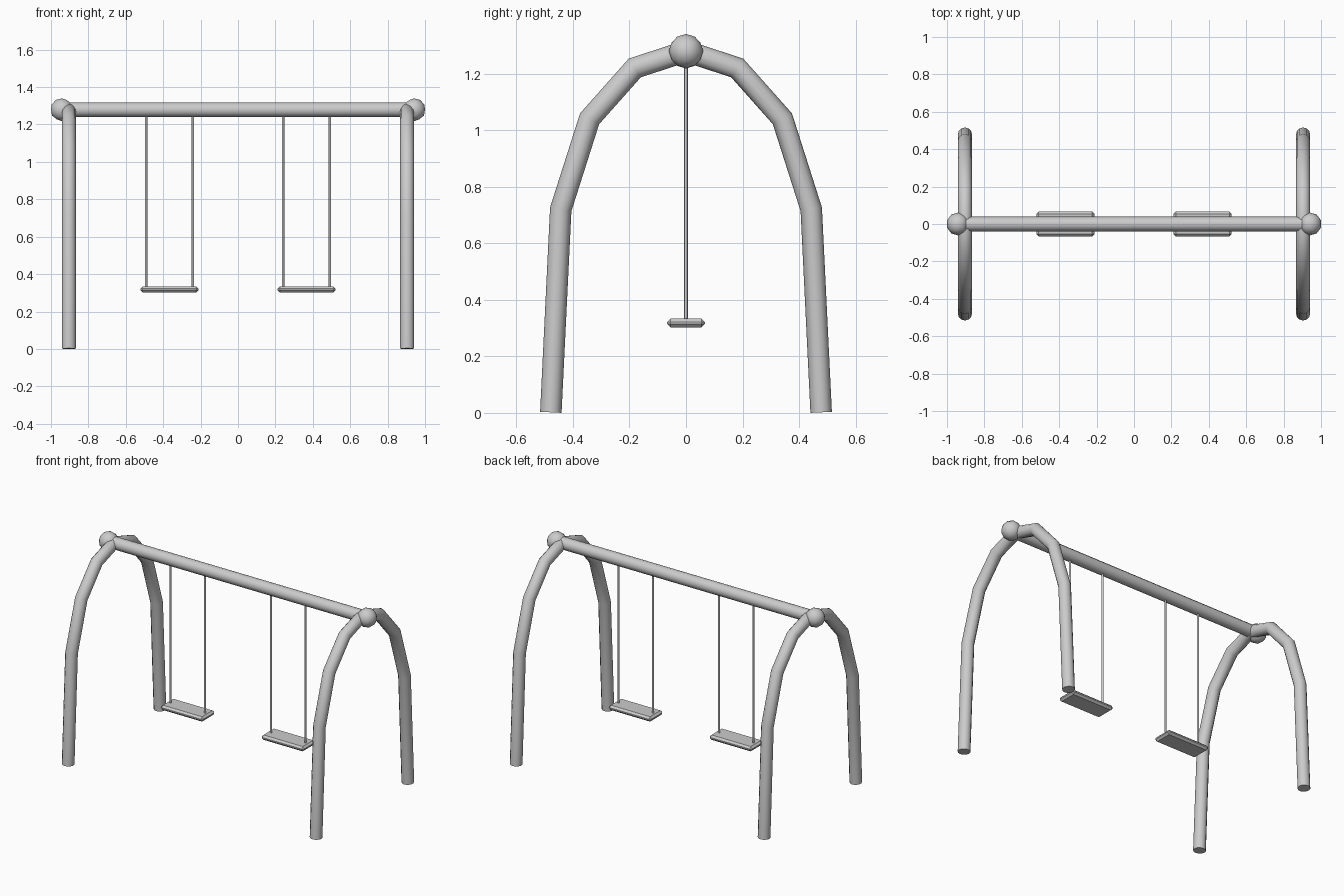
import bpy, bmesh, math
from mathutils import Vector

if "Cube" in bpy.data.objects:
    bpy.data.objects.remove(bpy.data.objects["Cube"])

grey = bpy.data.materials.new("light grey")
grey.diffuse_color = (0.6, 0.6, 0.6, 1)
grey.use_nodes = True
grey.node_tree.nodes["Principled BSDF"].inputs["Base Color"].default_value = grey.diffuse_color


def finish(name, bm, angle=60):
    bmesh.ops.recalc_face_normals(bm, faces=bm.faces)
    mesh = bpy.data.meshes.new(name)
    bm.to_mesh(mesh)
    bm.free()
    mesh.materials.append(grey)
    ob = bpy.data.objects.new(name, mesh)
    bpy.context.collection.objects.link(ob)
    bpy.ops.object.select_all(action='DESELECT')
    ob.select_set(True)
    bpy.context.view_layer.objects.active = ob
    bpy.ops.object.shade_smooth_by_angle(angle=math.radians(angle))
    return ob


def tube(name, path, side, radius, sides):
    """Mitred tube along a planar path; side is the plane normal."""
    pts, side = [Vector(p) for p in path], Vector(side)
    bm, rings = bmesh.new(), []
    for i, p in enumerate(pts):
        a = (p - pts[i - 1]).normalized() if i else None
        b = (pts[i + 1] - p).normalized() if i < len(pts) - 1 else None
        a, b = a or b, b or a
        t = (a + b).normalized()
        out = side.cross(t) / t.dot(a)
        rings.append([bm.verts.new(p + radius * (side * math.cos(w) + out * math.sin(w)))
                      for w in (2 * math.pi * k / sides for k in range(sides))])
    for r, s in zip(rings, rings[1:]):
        for k in range(sides):
            j = (k + 1) % sides
            bm.faces.new((r[k], r[j], s[j], s[k]))
    bm.faces.new(rings[0])
    bm.faces.new(rings[-1])
    return finish(name, bm)


# Half arch profile (y, z), mirrored to a full arch
half = [(-0.478, 0.002), (-0.443, 0.72), (-0.341, 1.04), (-0.181, 1.22)]
arch = half + [(0, 1.279)] + [(-y, z) for y, z in reversed(half)]

# Top bar
tube("top_bar", [(-0.94, 0, 1.279), (0.94, 0, 1.279)], (0, 1, 0), 0.039, 12)

for s, label in ((-1, "left"), (1, "right")):
    # Arched legs
    tube(label + "_arch_legs", [(0.904 * s, y, z) for y, z in arch], (1, 0, 0), 0.038, 12)

    # End ball
    bm = bmesh.new()
    bmesh.ops.create_icosphere(bm, subdivisions=2, radius=0.061)
    for v in bm.verts:
        v.co.x = v.co.x * s + 0.942 * s
        v.co.z += 1.279
    finish(label + "_end_ball", bm)

    # Swing seat with bevelled rim
    bm = bmesh.new()
    bmesh.ops.create_cube(bm, size=1)
    for v in bm.verts:
        v.co = Vector((v.co.x * 0.31 + 0.367 * s, v.co.y * 0.133, v.co.z * 0.032 + 0.318))
    bmesh.ops.bevel(bm, geom=bm.edges[:], offset=0.012, segments=1, affect='EDGES')
    finish(label + "_seat", bm, 30)

    # Swing ropes
    for x, side in ((0.241, "inner"), (0.491, "outer")):
        tube(f"{label}_{side}_rope", [(x * s, 0, 0.32), (x * s, 0, 1.27)], (1, 0, 0), 0.0065, 8)
